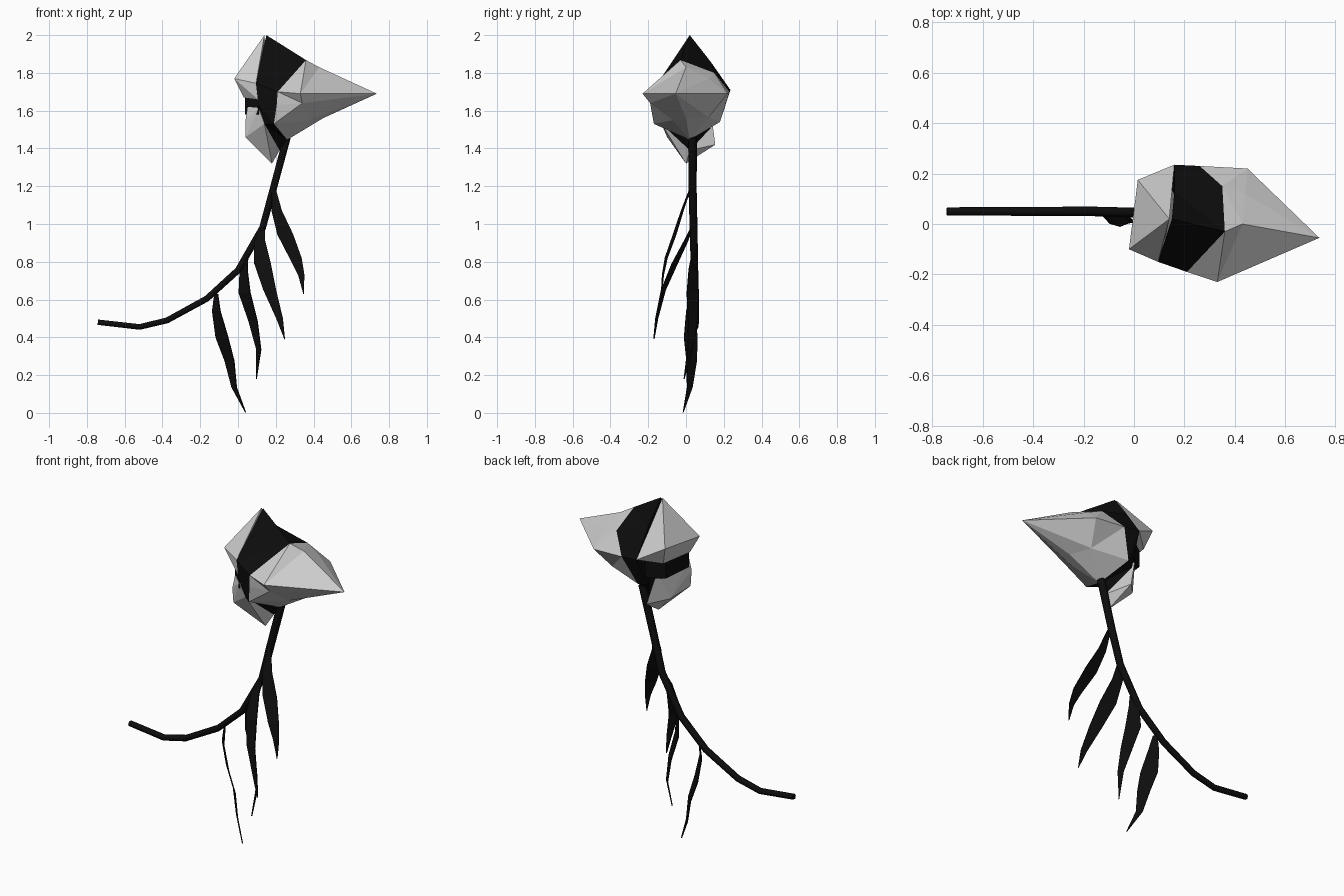
import bpy, bmesh
from mathutils import Vector

if "Cube" in bpy.data.objects:
    bpy.data.objects.remove(bpy.data.objects["Cube"])

black = bpy.data.materials.new("black")
black.diffuse_color = (0.004, 0.004, 0.004, 1)
black.use_nodes = True
black.node_tree.nodes["Principled BSDF"].inputs["Base Color"].default_value = black.diffuse_color


def finish(name, bm, mat=None):
    bmesh.ops.recalc_face_normals(bm, faces=bm.faces)
    mesh = bpy.data.meshes.new(name)
    bm.to_mesh(mesh)
    bm.free()
    ob = bpy.data.objects.new(name, mesh)
    bpy.context.collection.objects.link(ob)
    if mat:
        mesh.materials.append(mat)
    return ob


def loft(name, rings, tip=None, mat=None):
    bm = bmesh.new()
    loops = [[bm.verts.new(p) for p in r] for r in rings]
    n = len(rings[0])
    for a, b in zip(loops, loops[1:]):
        for i in range(n):
            j = (i + 1) % n
            bm.faces.new((a[i], a[j], b[j], b[i]))
    bm.faces.new(loops[0])
    if tip:
        t = bm.verts.new(tip)
        for i in range(n):
            bm.faces.new((loops[-1][i], loops[-1][(i + 1) % n], t))
    else:
        bm.faces.new(loops[-1])
    bmesh.ops.triangulate(bm, faces=bm.faces)
    return finish(name, bm, mat)


def hull(name, points, mat=None):
    bm = bmesh.new()
    for p in points:
        bm.verts.new(p)
    res = bmesh.ops.convex_hull(bm, input=bm.verts)
    bmesh.ops.delete(bm, geom=[v for v in bm.verts if not v.link_faces], context='VERTS')
    return finish(name, bm, mat)


# Head cross-sections: rear of band, front of band, shoulder of beak
band_rear = [(.15, .02, 2.0), (.095, -.15, 1.745), (.11, -.15, 1.635), (.14, -.13, 1.53),
             (.22, .02, 1.39), (.14, .15, 1.53), (.16, .235, 1.71), (.16, .13, 1.86)]
band_front = [(.36, -.03, 1.868), (.21, -.19, 1.70), (.205, -.185, 1.63), (.19, -.17, 1.53),
              (.26, .02, 1.445), (.19, .18, 1.54), (.26, .23, 1.70), (.35, .15, 1.80)]
shoulder = [(.43, .0, 1.83), (.33, -.23, 1.69), (.34, -.19, 1.64), (.38, -.07, 1.55),
            (.45, 0, 1.56), (.40, .12, 1.565), (.45, .22, 1.69), (.44, .12, 1.77)]
loft("head_band", [band_rear, band_front], mat=black)
loft("beak", [band_front, shoulder], tip=(.735, -.055, 1.69))

# Rear crown, rear strip and jaw
hull("crown", [(.14, .02, 2.0), (.095, -.15, 1.745), (.105, -.15, 1.66), (-.02, -.10, 1.77),
               (.015, .175, 1.79), (.03, -.08, 1.67), (.05, .14, 1.68), (.16, .235, 1.71)])
hull("rear_strip", [(x, y, z) for z in (1.58, 1.70)
                    for x, y in ((.038, -.08), (.055, .11), (.11, -.147), (.15, .17))], black)
hull("jaw", [(.05, -.10, 1.62), (.04, -.11, 1.55), (.04, -.10, 1.46), (.18, 0, 1.32),
             (.10, .13, 1.61), (.15, .155, 1.42), (.06, .06, 1.44), (.14, -.13, 1.53),
             (.22, .02, 1.39), (.11, -.145, 1.615)])

# Curved stem
path = [(.26, .035, 1.46), (.185, .035, 1.18), (.13, .04, .98), (0, .045, .755),
        (-.165, .05, .605), (-.375, .05, .49), (-.52, .05, .455), (-.742, .05, .48)]
curve = bpy.data.curves.new("stem", 'CURVE')
curve.dimensions = '3D'
curve.bevel_depth = .018
curve.bevel_resolution = 1
curve.use_fill_caps = True
spline = curve.splines.new('POLY')
spline.points.add(len(path) - 1)
for i, (pt, co) in enumerate(zip(spline.points, path)):
    pt.co = (*co, 1)
    pt.radius = 1.25 - .05 * i
stem = bpy.data.objects.new("stem", curve)
bpy.context.collection.objects.link(stem)
curve.materials.append(black)

# Hanging leaves: spine points, width direction
widths = (.012, .030, .046, .035, .018, .001)


def leaf(name, spine, direction):
    bm = bmesh.new()
    d = Vector((*direction, 0))
    rows = [[bm.verts.new(Vector(p) + d * w * s) for s in (-1, 1)]
            for p, w in zip(spine, widths)]
    for a, b in zip(rows, rows[1:]):
        bm.faces.new((a[0], a[1], b[1], b[0]))
    ob = finish(name, bm, black)
    mod = ob.modifiers.new("thickness", 'SOLIDIFY')
    mod.thickness = .006
    mod.offset = 0


leaf("leaf_1", [(.19, .02, 1.18), (.205, -.02, 1.07), (.25, -.06, .945), (.305, -.105, .82),
                (.335, -.122, .73), (.347, -.13, .63)], (.9, .15))
leaf("leaf_2", [(.13, .03, .98), (.115, 0, .91), (.13, -.06, .79), (.168, -.12, .65),
                (.22, -.155, .50), (.247, -.17, .39)], (.95, -.3))
leaf("leaf_3", [(.045, .035, .82), (.03, .035, .76), (.035, .035, .635), (.08, .035, .485),
                (.11, .02, .335), (.097, -.01, .18)], (.65, -.65))
leaf("leaf_4", [(-.115, .04, .63), (-.115, .025, .54), (-.085, .025, .40), (-.045, .03, .275),
                (-.02, .02, .135), (.04, -.015, .003)], (.7, -.75))
